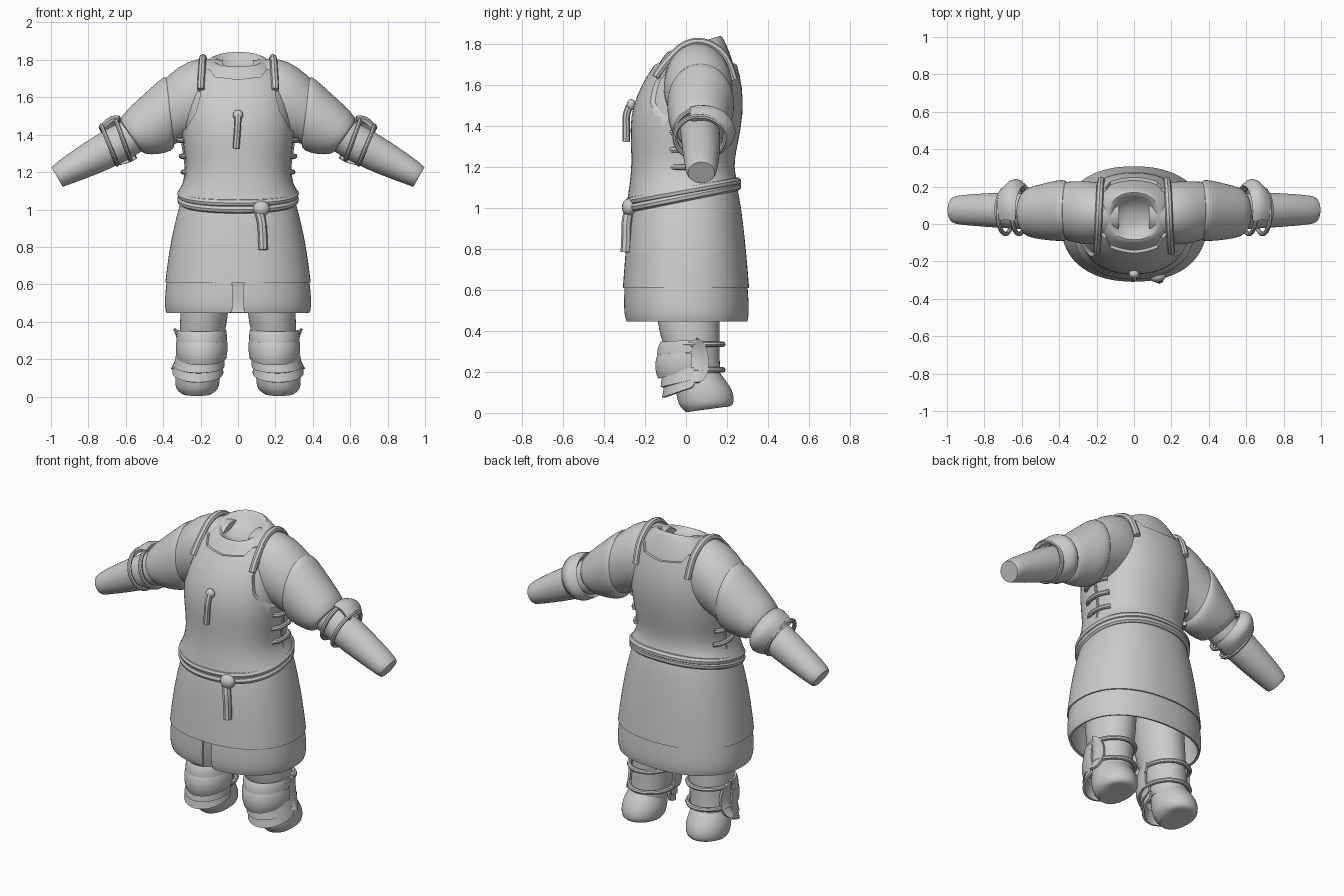
import bpy, bmesh, math
from mathutils import Vector as V
from mathutils.bvhtree import BVHTree

if "Cube" in bpy.data.objects:
    bpy.data.objects.remove(bpy.data.objects["Cube"])

TAU = 2 * math.pi
GREY = (0.6, 0.6, 0.6, 1)
grey = bpy.data.materials.new("plain grey cloth")
grey.use_nodes = True
grey.diffuse_color = GREY
grey.node_tree.nodes["Principled BSDF"].inputs["Base Color"].default_value = GREY


def level(zf, zb, rx, yf, yb, cx=0):
    """Tilted upright section: centre, sideways axis, front axis."""
    return (V((cx, (yf + yb) / 2, (zf + zb) / 2)), V((rx, 0, 0)),
            V((0, (yf - yb) / 2, (zf - zb) / 2)))


def cuff(xt, zt, xb, zb, yf, yb):
    """Section of a slanted arm from its top and bottom edge points."""
    return (V(((xt + xb) / 2, (yf + yb) / 2, (zt + zb) / 2)),
            V(((xt - xb) / 2, 0, (zt - zb) / 2)), V((0, (yf - yb) / 2, 0)))


def ring(section, n=32, start=0, end=TAU, power=1):
    c, u, v = section
    full = end - start > TAU - 0.001
    bend = lambda t: math.copysign(abs(t) ** power, t)
    angles = [start + (end - start) * i / (n if full else n - 1) for i in range(n)]
    return [c + u * bend(math.sin(a)) + v * bend(math.cos(a)) for a in angles]


def finish(ob, mirror=False):
    if mirror:
        ob.modifiers.new("mirror", "MIRROR").use_mirror_merge = False
    ob.data.materials.append(grey)
    bpy.ops.object.select_all(action="DESELECT")
    ob.select_set(True)
    bpy.context.view_layer.objects.active = ob
    bpy.ops.object.convert(target="MESH")
    bpy.ops.object.shade_smooth_by_angle(angle=math.radians(40))
    return bpy.context.view_layer.objects.active


def add(name, data):
    ob = bpy.data.objects.new(name, data)
    bpy.context.collection.objects.link(ob)
    return ob


def mesh_object(name, bm):
    bmesh.ops.recalc_face_normals(bm, faces=bm.faces)
    me = bpy.data.meshes.new(name)
    bm.to_mesh(me)
    bm.free()
    return add(name, me)


def loft(name, sections, caps=(True, True), thick=0, mirror=False, cutter=None, **kw):
    """Skin a row of sections; open arcs make curved plates."""
    bm = bmesh.new()
    crease = bm.edges.layers.float.new("crease_edge")
    rows = [[bm.verts.new(p) for p in ring(s, **kw)] for s in sections]
    n = len(rows[0])
    closed = kw.get("end", TAU) - kw.get("start", 0) > TAU - 0.001
    for a, b in zip(rows, rows[1:]):
        for i in range(n if closed else n - 1):
            j = (i + 1) % n
            bm.faces.new((a[i], a[j], b[j], b[i]))
    for row, cap in ((rows[0], caps[0]), (rows[-1], caps[1])):
        if cap and closed:
            for e in bm.faces.new(row).edges:
                e[crease] = 1
    ob = mesh_object(name, bm)
    ob.modifiers.new("smooth", "SUBSURF").levels = 1
    if thick:
        m = ob.modifiers.new("thickness", "SOLIDIFY")
        m.thickness, m.offset = thick, 0
    if cutter:
        m = ob.modifiers.new("outline", "BOOLEAN")
        m.operation, m.object, m.solver = "INTERSECT", cutter, "EXACT"
    return finish(ob, mirror)


def tube(name, points, radius, cyclic=False, mirror=False):
    cu = bpy.data.curves.new(name, "CURVE")
    cu.dimensions = "3D"
    cu.bevel_depth, cu.bevel_resolution = radius, 2
    cu.use_fill_caps, cu.resolution_u = True, 4
    sp = cu.splines.new("NURBS")
    sp.points.add(len(points) - 1)
    for p, co in zip(sp.points, points):
        p.co = (*co, 1)
    sp.order_u, sp.use_endpoint_u, sp.use_cyclic_u = 3, not cyclic, cyclic
    return finish(add(name, cu), mirror)


def ball(name, centre, size):
    bm = bmesh.new()
    bmesh.ops.create_uvsphere(bm, u_segments=16, v_segments=10, radius=1)
    bmesh.ops.scale(bm, vec=size, verts=bm.verts)
    bmesh.ops.translate(bm, vec=centre, verts=bm.verts)
    return finish(mesh_object(name, bm))


# Shirt body with hollow neck
trunk = [(1.05, 1.14, .305, -.27, .235), (1.12, 1.17, .275, -.26, .225),
         (1.21, 1.23, .26, -.25, .22), (1.32, 1.32, .275, -.255, .24),
         (1.45, 1.46, .29, -.258, .265), (1.56, 1.59, .28, -.222, .262),
         (1.65, 1.70, .255, -.175, .235), (1.71, 1.77, .225, -.13, .21),
         (1.755, 1.825, .17, -.10, .185)]
neck = [(1.77, 1.85, .13, -.085, .17), (1.755, 1.825, .115, -.07, .15),
        (1.735, 1.77, .085, -.04, .11), (1.735, 1.75, .04, 0, .06)]
body = loft("shirt_body", [level(*r) for r in trunk + neck], power=.88)

# Shoulders, sleeves and forearms
shoulders = loft("shirt_shoulder", [
    cuff(.08, 1.80, .10, 1.42, -.08, .2), cuff(.22, 1.815, .2, 1.4, -.115, .23),
    cuff(.32, 1.765, .29, 1.37, -.105, .23), cuff(.40, 1.69, .36, 1.34, -.08, .225)],
    mirror=True)
loft("sleeve", [
    cuff(.375, 1.70, .34, 1.35, -.08, .22), cuff(.392, 1.718, .342, 1.325, -.092, .238),
    cuff(.45, 1.665, .375, 1.305, -.092, .235), cuff(.55, 1.575, .425, 1.295, -.085, .215),
    cuff(.64, 1.488, .495, 1.293, -.07, .195), cuff(.62, 1.46, .515, 1.31, -.05, .175)],
    mirror=True)
loft("forearm", [
    cuff(.58, 1.49, .50, 1.32, -.03, .16), cuff(.71, 1.43, .61, 1.25, -.025, .17),
    cuff(.84, 1.345, .76, 1.185, -.015, .165), cuff(.95, 1.268, .89, 1.138, -.005, .155),
    cuff(.985, 1.238, .925, 1.125, 0, .15), cuff(.997, 1.225, .937, 1.121, .01, .14)],
    mirror=True)

# Elbow guards wrap the back of the arm
loft("elbow_guard", [
    cuff(.635, 1.495, .545, 1.28, -.05, .20), cuff(.67, 1.495, .57, 1.265, -.05, .235),
    cuff(.70, 1.48, .59, 1.255, -.05, .235), cuff(.74, 1.435, .635, 1.245, -.04, .185)],
    thick=.018, mirror=True, n=20, start=.5 * math.pi - .5, end=1.5 * math.pi + .2)
for s in (cuff(.655, 1.485, .575, 1.265, -.055, .20), cuff(.73, 1.45, .645, 1.24, -.055, .19)):
    tube("elbow_strap", ring(s, n=20), .012, True, True)

# Leather vest: larger trunk trimmed to a bib outline
half = [(0, 1.695), (.125, 1.71), (.15, 1.75), (.225, 1.76), (.2, 1.62),
        (.225, 1.52), (.28, 1.43), (.40, 1.37), (.45, .9)]
outline = half + [(-x, z) for x, z in reversed(half[1:])]
bm = bmesh.new()
face = bm.faces.new([bm.verts.new((x, -.6, z)) for x, z in outline])
ext = bmesh.ops.extrude_face_region(bm, geom=[face])["geom"]
bmesh.ops.translate(bm, vec=(0, 1.2, 0), verts=[g for g in ext if isinstance(g, bmesh.types.BMVert)])
cutter = mesh_object("vest_cutter", bm)
cutter.hide_render = True
G = .016
vest = loft("vest", [level(zf, zb, rx + G, yf - G, yb + G) for zf, zb, rx, yf, yb in trunk],
            cutter=cutter, power=.88)
bpy.data.objects.remove(cutter)

# Shoulder straps draped over the layers
trees = [BVHTree.FromPolygons([v.co for v in o.data.vertices],
                              [p.vertices[:] for p in o.data.polygons])
         for o in (body, shoulders, vest)]
path = []
for i in range(13):
    t = i / 12
    a = math.radians(146 - 110 * t)
    direction = V((0, math.cos(a), math.sin(a)))
    origin = V((.2 - .025 * t, .06, 1.5)) + direction
    hits = [h for h in (tree.ray_cast(origin, -direction) for tree in trees) if h[0]]
    near = min(h[3] for h in hits)
    path.append(origin - direction * (near - .01))
tube("shoulder_strap", path, .02, mirror=True)

# Chest toggle and side lacing
tube("chest_toggle", [(0, -.27, 1.51), (0, -.295, 1.46), (-.005, -.29, 1.40), (-.01, -.292, 1.325)], .018)
ball("toggle_knob", (0, -.268, 1.505), (.028, .022, .028))
for z, x in ((1.2, .272), (1.285, .282), (1.37, .295)):
    tube("side_lace", [(x - .01, -.07, z), (x + .022, -.04, z), (x + .022, .08, z), (x - .01, .11, z)],
         .014, mirror=True)
tube("side_seam", [(.292, .02, 1.12), (.273, .02, 1.2), (.287, .02, 1.3), (.302, .02, 1.4)],
     .008, mirror=True)

# Belt, knot and hanging end
for zf, zb in ((1.035, 1.13), (1.0, 1.105)):
    tube("belt", ring(level(zf, zb, .305, -.275, .25), n=48, power=.88), .021, True)
ball("belt_knot", (.125, -.278, 1.005), (.045, .035, .042))
tube("belt_end", [(.11, -.275, 1.0), (.128, -.292, .94), (.132, -.29, .86), (.135, -.295, .785)], .025)

# Skirt and slit lower hem
loft("skirt", [level(1.05, 1.14, .28, -.25, .23), level(1.0, 1.08, .302, -.265, .252),
               level(.9, .94, .335, -.28, .272), level(.76, .77, .365, -.292, .29),
               level(.61, .61, .384, -.303, .303)],
     caps=(True, False), thick=.012, power=.88, n=48)
loft("skirt_hem", [level(.64, .64, .372, -.292, .292), level(.55, .55, .383, -.297, .299),
                   level(.48, .48, .386, -.295, .301), level(.448, .448, .376, -.284, .293)],
     thick=.014, power=.88, n=64, start=.055, end=TAU - .055)


def leg(z, x0, x1, y0, y1, lift=0):
    return level(z, z + lift, (x1 - x0) / 2, y0, y1, (x0 + x1) / 2)


# Trousers and boots
loft("leg", [leg(.8, .03, .29, -.16, .17), leg(.44, .045, .31, -.15, .165),
             leg(.32, .078, .312, -.105, .165), leg(.21, .085, .31, -.07, .165),
             leg(.155, .10, .315, -.05, .175)], mirror=True)
loft("boot", [leg(.19, .105, .315, -.05, .17), leg(.145, .10, .33, -.055, .205),
              leg(.10, .095, .338, -.05, .232), leg(.055, .10, .335, -.04, .235),
              leg(.03, .115, .325, -.03, .225), leg(.003, .14, .30, .0, .18, .025)], mirror=True)

# Layered knee and shin plates around the front
plates = {
    "knee_top_band": [leg(.345, .07, .318, -.118, .175, .02), leg(.32, .066, .322, -.132, .175, .02),
                      leg(.285, .066, .322, -.135, .175, .02)],
    "knee_cup": [leg(.292, .064, .324, -.128, .175), leg(.265, .062, .326, -.142, .175, .01),
                 leg(.21, .064, .326, -.146, .175, .04), leg(.17, .07, .32, -.13, .175, .08)],
    "shin_upper_plate": [leg(.20, .078, .325, -.108, .175, .04), leg(.125, .08, .338, -.118, .175, .07)],
    "shin_lower_plate": [leg(.15, .088, .335, -.098, .175, .06), leg(.075, .085, .345, -.11, .175, .1)],
}
for name, sections in plates.items():
    loft(name, sections, thick=.014, mirror=True, n=24, start=-.52 * math.pi, end=.52 * math.pi)
for z in (.335, .21):
    tube("leg_strap", ring(leg(z, .072, .322, -.1, .182), n=24), .013, True, True)

# Flared side wings of the knee guards
bm = bmesh.new()
rows = []
for z, w in ((.36, .012), (.335, .04), (.29, .055), (.23, .058), (.18, .05), (.15, .02)):
    x = .322 + 3 * (z - .265) ** 2
    rows.append([bm.verts.new((x - abs(k) * .012, .055 + k * w, z)) for k in (-1, -.5, 0, .5, 1)])
for a, b in zip(rows, rows[1:]):
    for i in range(4):
        bm.faces.new((a[i], a[i + 1], b[i + 1], b[i]))
wing = mesh_object("knee_wing", bm)
wing.modifiers.new("smooth", "SUBSURF").levels = 2
wing.modifiers.new("thickness", "SOLIDIFY").thickness = .014
finish(wing, True)
